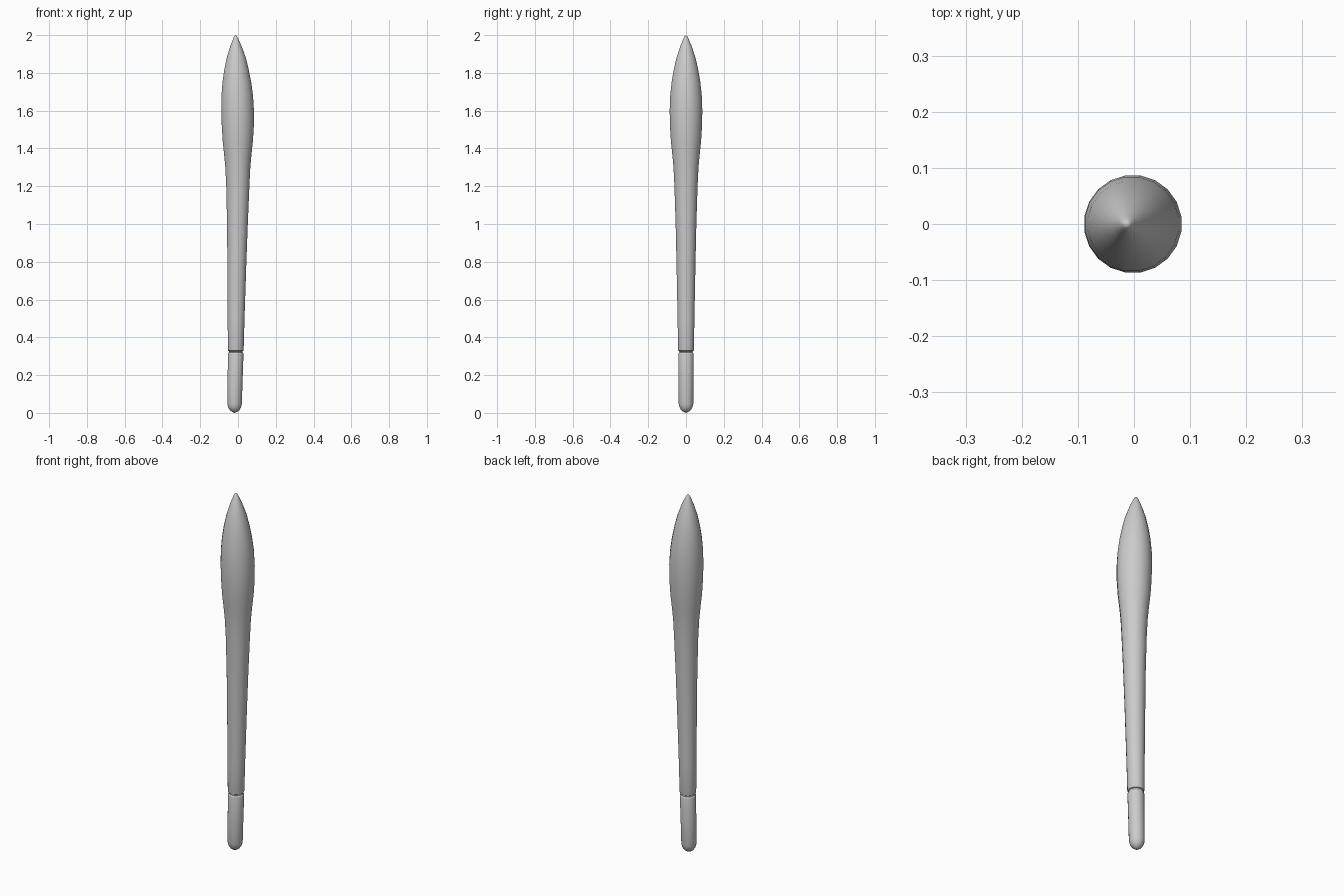
import bpy, bmesh, math

SIDES = 20

# Profile along the slightly bowed axis: (height, axis x offset, radius)
PROFILE = [
    (0.005, -0.018, 0.013), (0.014, -0.018, 0.025), (0.028, -0.018, 0.034),
    (0.048, -0.018, 0.039), (0.15, -0.016, 0.040), (0.311, -0.012, 0.0415),
    (0.317, -0.012, 0.040), (0.320, -0.012, 0.036), (0.326, -0.012, 0.036),
    (0.329, -0.012, 0.041), (0.336, -0.012, 0.0425), (0.50, -0.010, 0.045),
    (0.80, -0.006, 0.051), (1.00, -0.003, 0.0555), (1.20, -0.001, 0.062),
    (1.30, -0.001, 0.067), (1.37, -0.001, 0.0735), (1.44, -0.001, 0.081),
    (1.52, -0.001, 0.086), (1.60, -0.002, 0.0875), (1.68, -0.004, 0.0845),
    (1.75, -0.006, 0.077), (1.82, -0.008, 0.065), (1.88, -0.009, 0.051),
    (1.94, -0.011, 0.031), (1.98, -0.012, 0.014), (1.993, -0.013, 0.008),
]

# Body: rings lofted along the axis, closed by a point at each end
bm = bmesh.new()
rings = []
for z, cx, r in PROFILE:
    angles = [2 * math.pi * (i + 0.5) / SIDES for i in range(SIDES)]
    rings.append([bm.verts.new((cx + r * math.cos(a), r * math.sin(a), z)) for a in angles])
bottom = bm.verts.new((-0.018, 0, 0))
tip = bm.verts.new((-0.013, 0, 2))

for i in range(SIDES):
    j = (i + 1) % SIDES
    for low, high in zip(rings, rings[1:]):
        bm.faces.new((low[i], low[j], high[j], high[i]))
    bm.faces.new((rings[0][j], rings[0][i], bottom))
    bm.faces.new((rings[-1][i], rings[-1][j], tip))

mesh = bpy.data.meshes.new("tapered_body")
bm.to_mesh(mesh)
bm.free()
body = bpy.data.objects.new("tapered_body", mesh)
bpy.context.collection.objects.link(body)

# Smooth sides, keeping the groove edges crisp
bpy.context.view_layer.objects.active = body
body.select_set(True)
bpy.ops.object.shade_smooth_by_angle(angle=math.radians(40))
